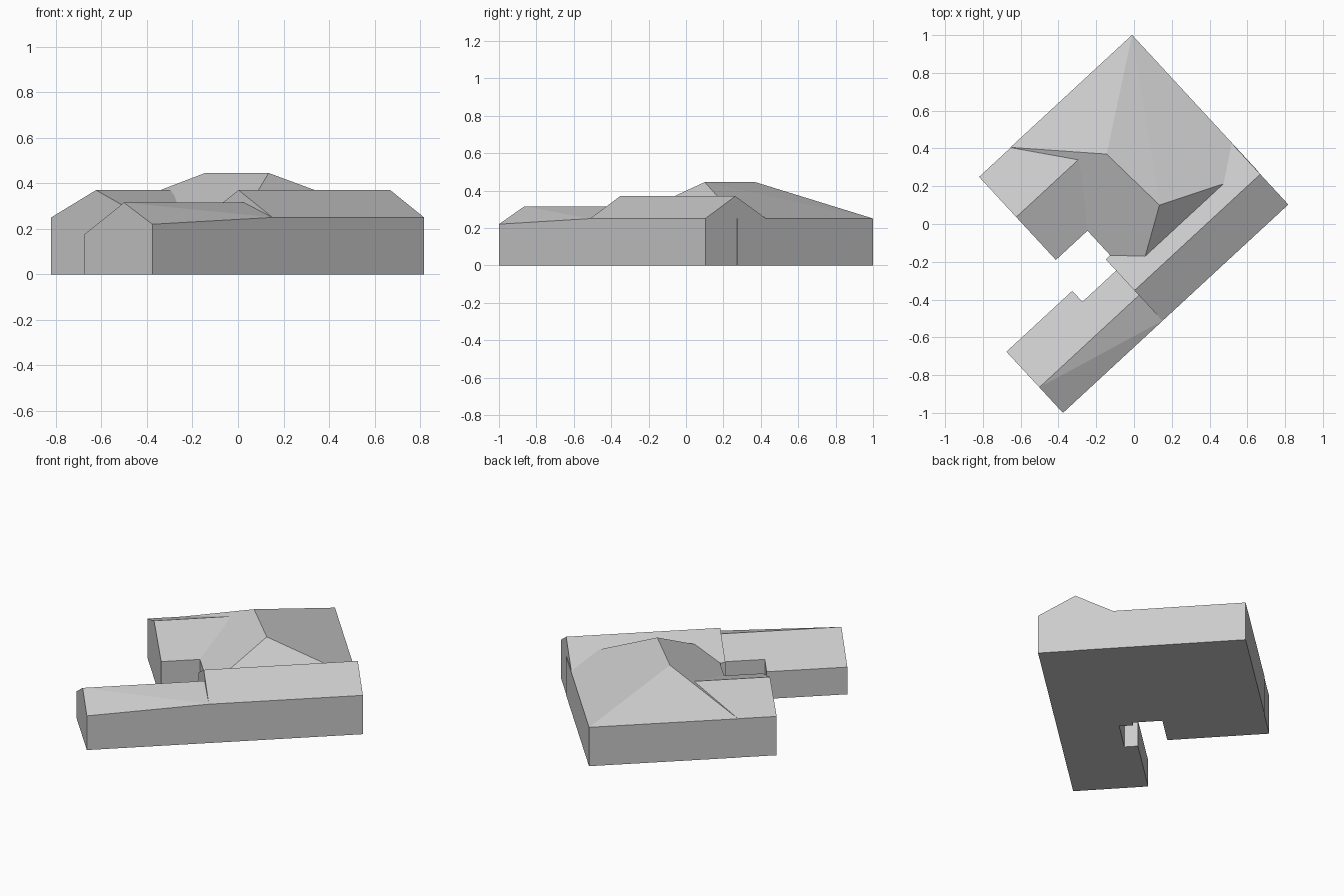
import bpy
import bmesh
from math import radians
from mathutils import Matrix

cube = bpy.data.objects.get("Cube")
if cube:
    bpy.data.objects.remove(cube, do_unlink=True)

grey = bpy.data.materials.new("plain_grey")
grey.use_nodes = True
grey.diffuse_color = (0.6, 0.6, 0.6, 1)
grey.node_tree.nodes["Principled BSDF"].inputs["Base Color"].default_value = (0.6, 0.6, 0.6, 1)

TURN = Matrix.Rotation(radians(42.75), 4, 'Z')  # the plan is turned on the plot


def building(name, outline, ridge, roof):
    """Walls up to an outline of (u, v, height) points, plus roof faces.
    Roof faces index the outline points first and the ridge points after."""
    bm = bmesh.new()
    floor = [bm.verts.new((u, v, 0)) for u, v, z in outline]
    top = [bm.verts.new(p) for p in outline + ridge]
    n = len(outline)
    bm.faces.new(floor[::-1])
    for i in range(n):
        j = (i + 1) % n
        bm.faces.new((floor[i], floor[j], top[j], top[i]))
    for face in roof:
        bm.faces.new([top[i] for i in face])
    bmesh.ops.recalc_face_normals(bm, faces=bm.faces)
    bm.transform(TURN)
    mesh = bpy.data.meshes.new(name)
    bm.to_mesh(mesh)
    bm.free()
    mesh.materials.append(grey)
    obj = bpy.data.objects.new(name, mesh)
    bpy.context.collection.objects.link(obj)


def gabled_wing(name, u0, u1, v0, v1, middle, eave, peak):
    outline = [(u0, v0, eave), (u1, v0, eave), (u1, middle, peak),
               (u1, v1, eave), (u0, v1, eave), (u0, middle, peak)]
    building(name, outline, [], [(0, 1, 2, 5), (5, 2, 3, 4)])


EAVE, PEAK = 0.25, 0.37

# Main block with a hipped roof
building("main_block",
         [(-0.205, -0.247, EAVE), (0.672, -0.247, EAVE),
          (0.672, 0.742, EAVE), (-0.205, 0.742, EAVE)],
         [(0.167, -0.018, 0.445), (0.145, 0.37, 0.445)],
         [(0, 1, 4), (1, 2, 4), (2, 5, 4), (2, 3, 5), (3, 0, 4, 5)])

# Gabled wings
gabled_wing("courtyard_wing", -0.433, 0.1, 0.141, 0.74, 0.45, EAVE, PEAK)
gabled_wing("long_wing", -0.237, 0.67, -0.479, -0.036, -0.26, EAVE, PEAK)

# Lower wing with a notch in its courtyard side and a slightly twisted front slope
building("low_wing",
         [(-0.955, -0.479, 0.22), (-0.236, -0.479, EAVE), (-0.236, -0.295, 0.315),
          (-0.236, -0.117, 0.218), (-0.48, -0.117, 0.218), (-0.48, -0.038, 0.175),
          (-0.955, -0.038, 0.175), (-0.955, -0.295, 0.315)],
         [],
         [(0, 1, 7), (7, 1, 2), (7, 2, 3, 4, 5, 6)])
